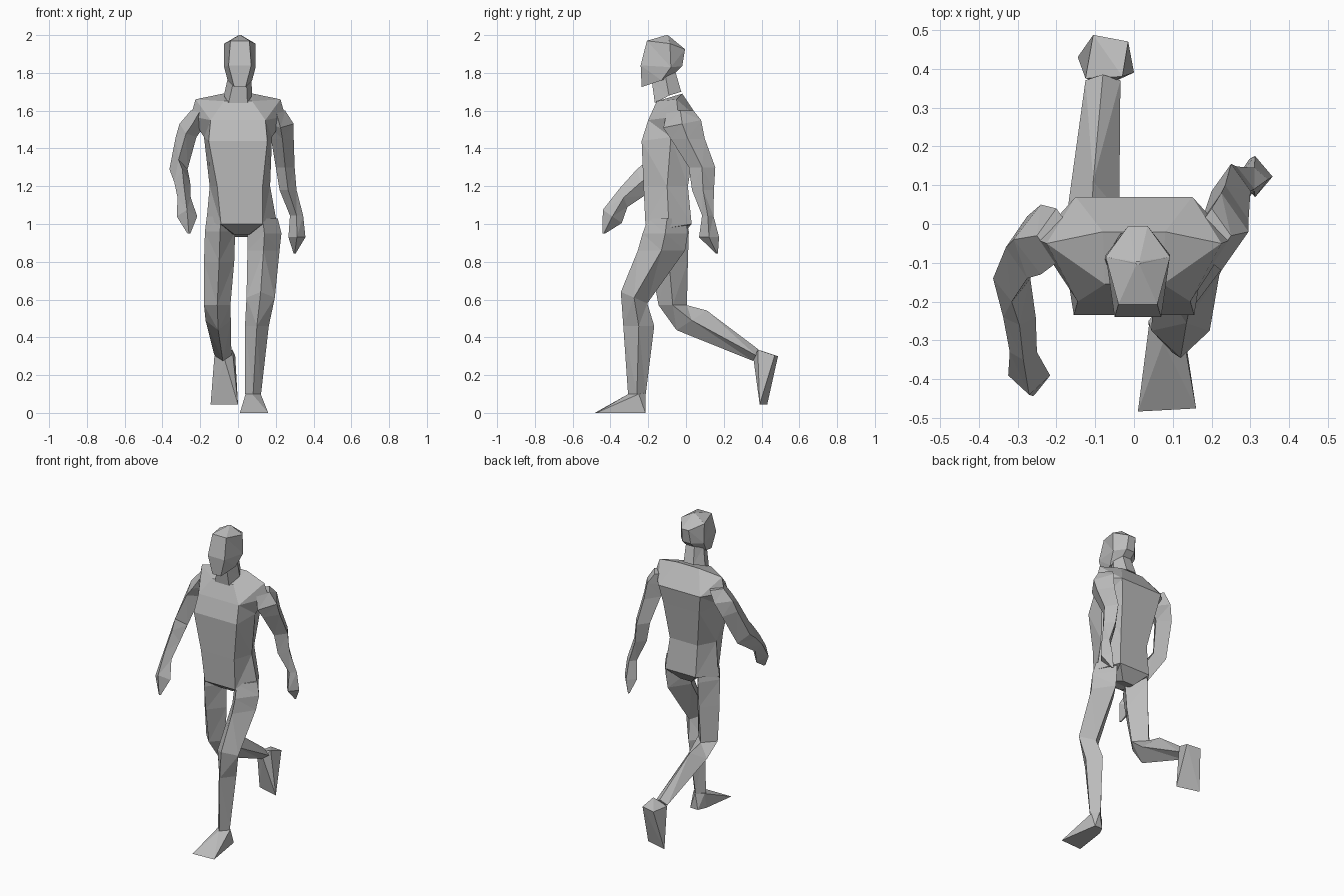
import bpy
import bmesh

default_cube = bpy.data.objects.get("Cube")
if default_cube:
    bpy.data.objects.remove(default_cube, do_unlink=True)

# Single plain grey material
grey = bpy.data.materials.new("plain grey")
grey.use_nodes = True
grey.diffuse_color = (0.5, 0.5, 0.5, 1)
grey.node_tree.nodes["Principled BSDF"].inputs["Base Color"].default_value = grey.diffuse_color


def finish(name, bm):
    """Turn a bmesh into a flat shaded, faceted object."""
    bmesh.ops.recalc_face_normals(bm, faces=bm.faces)
    bmesh.ops.triangulate(bm, faces=bm.faces)
    mesh = bpy.data.meshes.new(name)
    bm.to_mesh(mesh)
    bm.free()
    mesh.materials.append(grey)
    bpy.context.collection.objects.link(bpy.data.objects.new(name, mesh))


def loft(name, *sections):
    """Skin a closed tube through sections with equal point counts."""
    bm = bmesh.new()
    rings = [[bm.verts.new(point) for point in section] for section in sections]
    for lower, upper in zip(rings, rings[1:]):
        count = len(lower)
        for i in range(count):
            j = (i + 1) % count
            bm.faces.new((lower[i], lower[j], upper[j], upper[i]))
    bm.faces.new(rings[0])
    bm.faces.new(rings[-1])
    finish(name, bm)


def hull(name, *points):
    """Wrap a faceted solid around a few corner points."""
    bm = bmesh.new()
    for point in points:
        bm.verts.new(point)
    bmesh.ops.convex_hull(bm, input=bm.verts)
    finish(name, bm)


def body(x, front, side, back):
    """Six-sided mirrored section; each pair is (half width, y, z)."""
    pairs = (front, side, back)
    left = [(x + w, y, z) for w, y, z in pairs]
    right = [(x - w, y, z) for w, y, z in reversed(pairs)]
    return left + right


def limb(centre, width, depth):
    """Diamond section; depth is the (y, z) offset of its rear point."""
    x, y, z = centre
    dy, dz = depth
    return [(x + width, y, z), (x, y + dy, z + dz),
            (x - width, y, z), (x, y - dy, z - dz)]


# Trunk, from the crotch up to the shoulders
loft("torso",
     body(.02, front=(.04, -.14, .945), side=(.06, -.1, .95), back=(.04, -.03, .93)),
     body(.02, front=(.11, -.215, 1), side=(.19, -.09, .98), back=(.11, .03, 1)),
     body(.01, front=(.12, -.225, 1.2), side=(.16, -.1, 1.2), back=(.1, .01, 1.2)),
     body(0, front=(.155, -.235, 1.44), side=(.18, -.08, 1.46), back=(.13, .05, 1.44)),
     body(0, front=(.145, -.2, 1.55), side=(.25, -.04, 1.57), back=(.15, .07, 1.555)),
     body(0, front=(.075, -.155, 1.65), side=(.225, -.05, 1.66), back=(.08, -.02, 1.69)))

# Neck and head
loft("neck",
     body(0, front=(.05, -.165, 1.64), side=(.075, -.09, 1.68), back=(.035, -.025, 1.7)),
     body(.01, front=(.035, -.18, 1.75), side=(.06, -.11, 1.79), back=(.03, -.06, 1.82)))
loft("head",
     body(.01, front=(.03, -.235, 1.725), side=(.065, -.13, 1.76), back=(.03, -.085, 1.775)),
     body(.01, front=(.06, -.24, 1.84), side=(.083, -.08, 1.83), back=(.03, -.02, 1.835)),
     body(.01, front=(.05, -.207, 1.97), side=(.083, -.085, 1.955), back=(.025, -.005, 1.925)),
     body(.01, front=(.004, -.104, 2), side=(.006, -.1, 2), back=(.004, -.096, 2)))

# Left arm, swung back
loft("left_arm",
     limb(centre=(.2, -.03, 1.6), width=.05, depth=(.07, 0)),
     limb(centre=(.225, -.02, 1.53), width=.07, depth=(.1, .02)),
     limb(centre=(.235, .01, 1.45), width=.06, depth=(.09, 0)),
     limb(centre=(.25, .085, 1.3), width=.05, depth=(.07, 0)),
     limb(centre=(.265, .09, 1.18), width=.045, depth=(.058, 0)),
     limb(centre=(.31, .115, 1.045), width=.035, depth=(.03, 0)))
loft("left_hand",
     limb(centre=(.31, .115, 1.045), width=.035, depth=(.03, 0)),
     limb(centre=(.312, .122, .93), width=.045, depth=(.053, 0)),
     limb(centre=(.3, .163, .845), width=.006, depth=(.006, 0)))

# Right arm, swung forward with a bent elbow
loft("right_arm",
     limb(centre=(-.2, -.03, 1.6), width=.05, depth=(-.07, 0)),
     limb(centre=(-.24, -.04, 1.53), width=.07, depth=(-.09, 0)),
     limb(centre=(-.275, -.06, 1.46), width=.055, depth=(-.08, .02)),
     limb(centre=(-.315, -.14, 1.29), width=.048, depth=(-.06, .05)),
     limb(centre=(-.295, -.24, 1.22), width=.042, depth=(-.02, .07)),
     limb(centre=(-.285, -.33, 1.14), width=.035, depth=(-.02, .05)))
loft("right_hand",
     limb(centre=(-.285, -.33, 1.14), width=.035, depth=(-.02, .05)),
     limb(centre=(-.27, -.39, 1.04), width=.054, depth=(-.05, .035)),
     limb(centre=(-.26, -.435, .95), width=.008, depth=(-.008, 0)))

# Left leg, stepping forward
loft("left_leg",
     limb(centre=(.13, -.1, 1.03), width=.08, depth=(.1, 0)),
     limb(centre=(.14, -.11, .95), width=.09, depth=(.12, 0)),
     limb(centre=(.135, -.13, .86), width=.085, depth=(.125, 0)),
     limb(centre=(.12, -.275, .61), width=.075, depth=(.07, -.03)),
     limb(centre=(.1, -.25, .46), width=.063, depth=(.082, 0)),
     limb(centre=(.08, -.26, .1), width=.042, depth=(.047, 0)))
hull("left_foot",
     (.01, -.483, 0), (.16, -.475, 0),
     (.04, -.25, .1), (.12, -.25, .1), (.075, -.305, .1), (.085, -.215, .105),
     (.065, -.215, 0), (.12, -.215, 0), (.04, -.27, 0))

# Right leg, pushing off behind with a bent knee
loft("right_leg",
     limb(centre=(-.09, -.1, 1.04), width=.075, depth=(.1, 0)),
     limb(centre=(-.095, -.1, .96), width=.08, depth=(.115, 0)),
     limb(centre=(-.1, -.09, .8), width=.08, depth=(.1, 0)),
     limb(centre=(-.11, -.07, .57), width=.07, depth=(.075, 0)),
     limb(centre=(-.105, .03, .49), width=.067, depth=(.08, .052)),
     limb(centre=(-.08, .37, .305), width=.045, depth=(.015, .03)))
hull("right_foot",
     (-.105, .487, .3), (-.015, .47, .305),
     (-.125, .375, .3), (-.03, .38, .335), (-.07, .358, .28),
     (-.145, .43, .045), (0, .39, .045))
